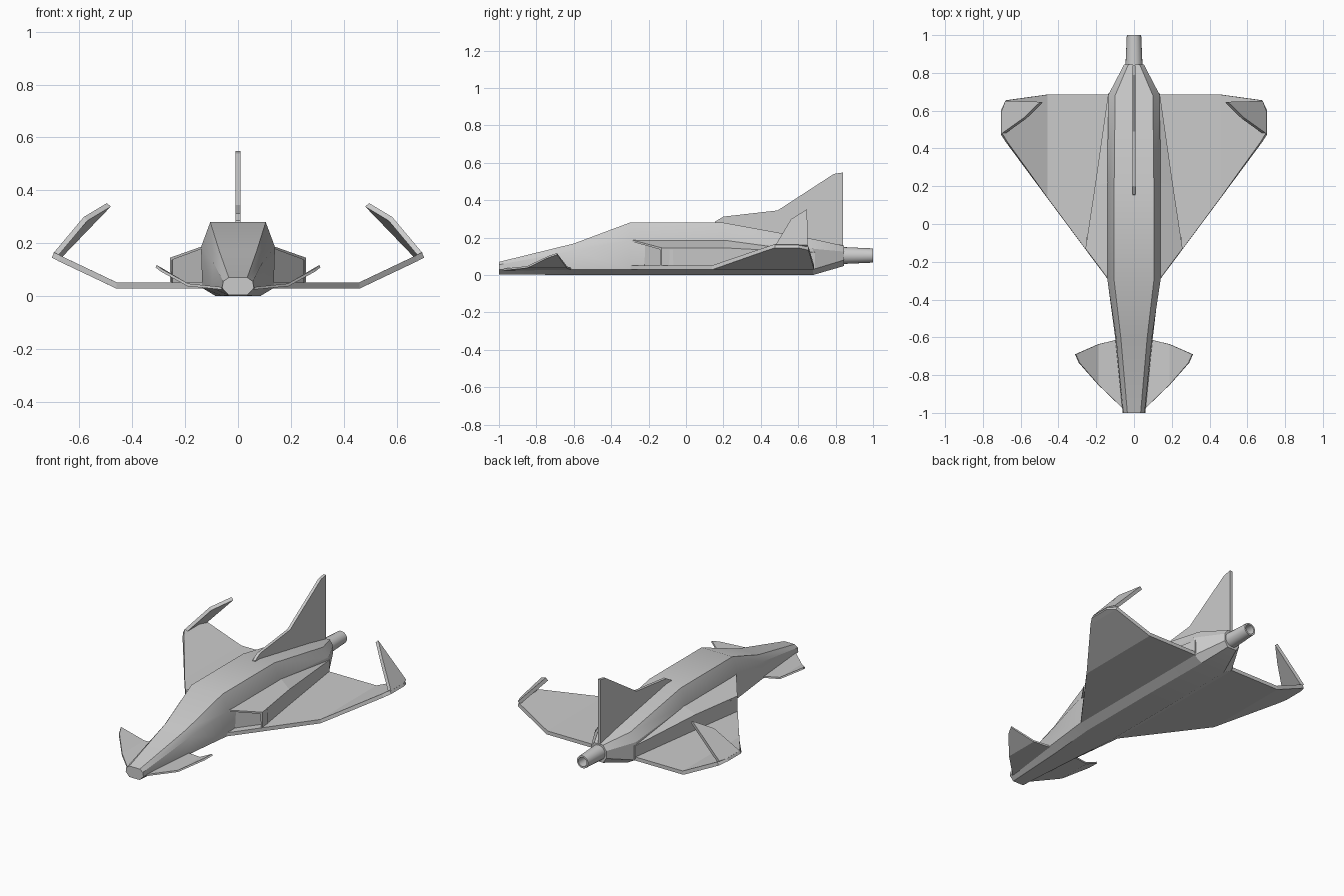
import bpy, bmesh, math
from mathutils import Vector

if "Cube" in bpy.data.objects:
    bpy.data.objects.remove(bpy.data.objects["Cube"])


def make(name, verts, faces, thick=0, mirror=False, smooth=None):
    me = bpy.data.meshes.new(name)
    me.from_pydata(verts, [], faces)
    bm = bmesh.new()
    bm.from_mesh(me)
    bmesh.ops.recalc_face_normals(bm, faces=bm.faces)
    bm.to_mesh(me)
    bm.free()
    ob = bpy.data.objects.new(name, me)
    bpy.context.collection.objects.link(ob)
    if thick:
        m = ob.modifiers.new("Thickness", 'SOLIDIFY')
        m.thickness, m.offset, m.use_even_offset = thick, 0, True
    if mirror:
        ob.modifiers.new("Mirror", 'MIRROR').use_mirror_merge = False
    if smooth:
        bpy.ops.object.select_all(action='DESELECT')
        bpy.context.view_layer.objects.active = ob
        ob.select_set(True)
        bpy.ops.object.shade_smooth_by_angle(angle=math.radians(smooth))
    return ob


def loft(name, rings, caps=True, **kw):
    n = len(rings[0])
    verts = [v for r in rings for v in r]
    faces = [(i * n + j, i * n + (j + 1) % n, (i + 1) * n + (j + 1) % n, (i + 1) * n + j)
             for i in range(len(rings) - 1) for j in range(n)]
    if caps:
        faces += [tuple(range(n)), tuple(range(len(verts) - n, len(verts)))]
    return make(name, verts, faces, **kw)


# Fuselage: y, then half section (x, z) from top to bottom
sections = [
    (-1.0, (.035, .07), (.056, .055), (.06, .03), (.035, .003)),
    (-0.6, (.07, .168), (.095, .13), (.10, .03), (.06, 0)),
    (-0.3, (.105, .28), (.14, .185), (.135, .03), (.085, 0)),
    (0.2, (.105, .28), (.14, .185), (.135, .03), (.085, 0)),
    (0.68, (.10, .192), (.138, .14), (.135, .03), (.08, 0)),
    (0.845, (.03, .156), (.052, .125), (.052, .08), (.03, .048)),
]
loft("fuselage", [[(x, y, z) for x, z in half] + [(-x, y, z) for x, z in reversed(half)]
                  for y, *half in sections], smooth=25)

# Side intakes with recessed swept mouths
rings = [
    [(.13, -.30, .19), (.257, -.13, .145), (.257, -.13, .04), (.13, -.30, .04)],
    [(.13, .22, .19), (.207, .20, .145), (.207, .20, .04), (.13, .20, .04)],
    [(.10, .69, .135), (.137, .69, .12), (.137, .69, .04), (.10, .69, .04)],
]
intake = loft("side_intake", rings, mirror=True)
bm = bmesh.new()
bm.from_mesh(intake.data)
mouth = min(bm.faces, key=lambda f: f.calc_center_median().y)
bmesh.ops.inset_region(bm, faces=[mouth], thickness=.014)
back = bmesh.ops.extrude_face_region(bm, geom=[mouth])
bmesh.ops.delete(bm, geom=[mouth], context='FACES_ONLY')
bmesh.ops.translate(bm, vec=Vector((0, .07, 0)),
                    verts=[v for v in back["geom"] if isinstance(v, bmesh.types.BMVert)])
bm.to_mesh(intake.data)
bm.free()

# Delta wings with upturned tips: x, z, leading y, trailing y
strips = [(.10, .04, -.345, .685), (.46, .04, .14, .685), (.675, .142, .435, .655), (.70, .155, .475, .60)]
wing = [p for x, z, a, b in strips for p in ((x, a, z), (x, b, z))]
make("wing", wing, [(2 * i, 2 * i + 1, 2 * i + 3, 2 * i + 2) for i in range(3)], thick=.022, mirror=True)

# Inward folded winglets
make("winglet", [(.692, .478, .155), (.577, .56, .292), (.489, .645, .345), (.675, .65, .152), (.692, .60, .155)],
     [(0, 1, 2, 3, 4)], thick=.02, mirror=True)

# Nose canards with raised tips
make("canard", [(.04, -.995, .027), (.19, -.85, .042), (.19, -.637, .042), (.04, -.60, .027),
                (.29, -.735, .097), (.31, -.69, .113)],
     [(0, 1, 2, 3), (1, 4, 5, 2)], thick=.01, mirror=True)

# Tail fin
fin = [(.15, .27), (.155, .285), (.20, .312), (.49, .345), (.79, .54), (.84, .548), (.84, .12), (.60, .15)]
loft("tail_fin", [[(x, y, z) for y, z in fin] for x in (-.009, .009)])

# Hollow exhaust pipe
pipe = [(.82, .046), (1.0, .038), (1.0, .028), (.90, .028)]
loft("exhaust", [[(r * math.cos(a), y, .104 + r * math.sin(a)) for a in
                  [math.tau * k / 20 for k in range(20)]] for y, r in pipe], smooth=30)
